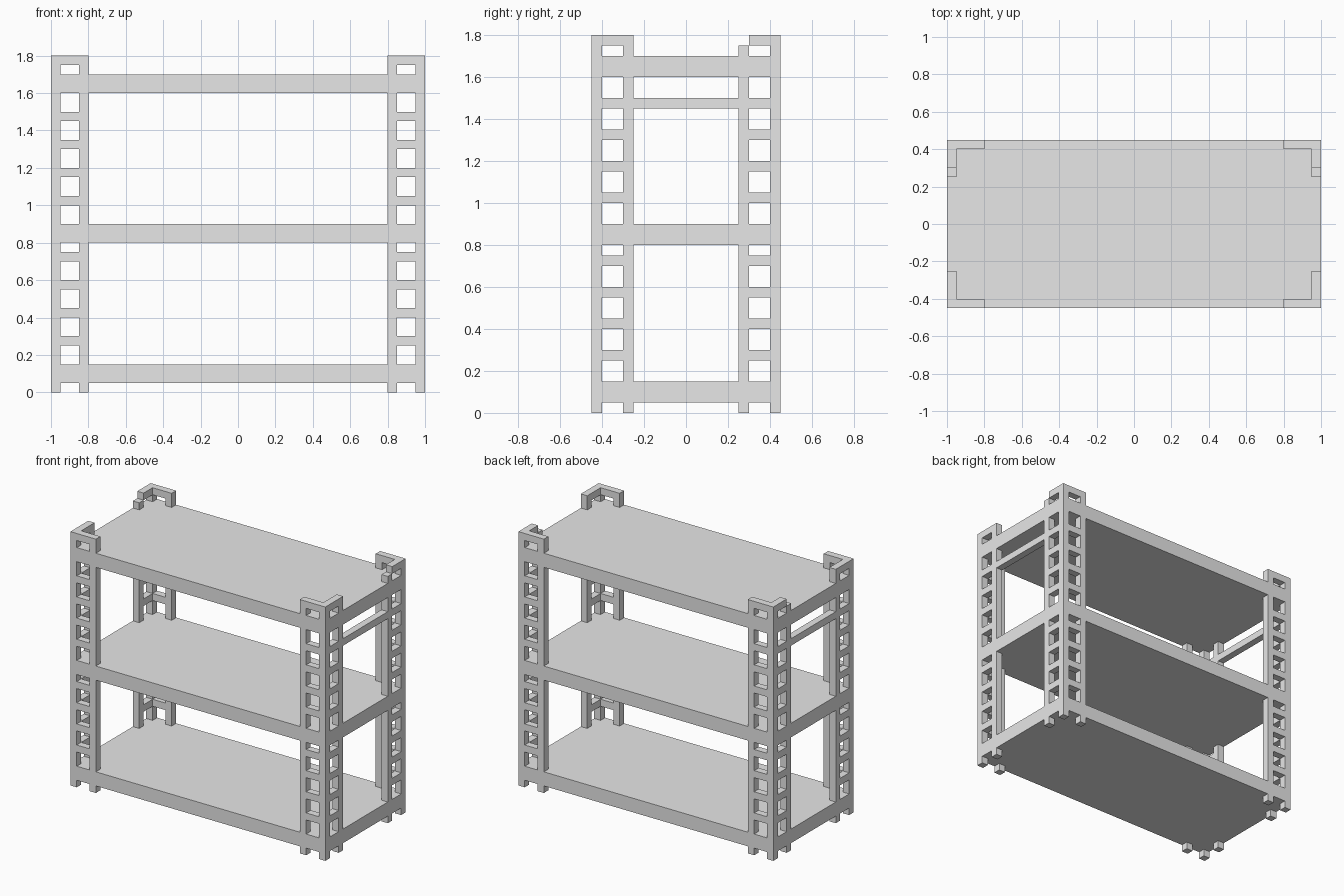
import bpy
import bmesh
from mathutils import Vector

cube = bpy.data.objects.get("Cube")
if cube:
    bpy.data.objects.remove(cube, do_unlink=True)

grey = bpy.data.materials.new("light grey")
grey.use_nodes = True
grey.diffuse_color = (0.8, 0.8, 0.8, 1)
grey.node_tree.nodes["Principled BSDF"].inputs["Base Color"].default_value = (0.8, 0.8, 0.8, 1)

X, Y, T = 1.0, 0.45, 0.05      # half width, half depth, bar thickness
HEIGHT, SPAN = 1.8, 0.2        # post height, ladder width
SHELVES = (0.05, 0.8, 1.6)     # underside of each shelf
SHELF_T = 0.1


def add_box(bm, a, b):
    """Add a box between two opposite corners."""
    a, b = Vector(a), Vector(b)
    verts = bmesh.ops.create_cube(bm, size=1)["verts"]
    for v in verts:
        v.co = Vector((a[i] + b[i]) / 2 + v.co[i] * abs(b[i] - a[i]) for i in range(3))


def make_object(name, boxes):
    bm = bmesh.new()
    for a, b in boxes:
        add_box(bm, a, b)
    mesh = bpy.data.meshes.new(name)
    bm.to_mesh(mesh)
    bm.free()
    mesh.materials.append(grey)
    obj = bpy.data.objects.new(name, mesh)
    bpy.context.collection.objects.link(obj)
    return obj


# Shelves
for label, z in zip(("bottom", "middle", "top"), SHELVES):
    make_object(label + "_shelf", [((-X, -Y, z), (X, Y, z + SHELF_T))])

# Rung heights, leaving out those buried in a shelf
rungs = [0.1 + 0.15 * k for k in range(12)]
rungs = [z for z in rungs
         if not any(s - 0.01 < z < s + SHELF_T - 0.01 for s in SHELVES)]

# Corner posts: two ladders sharing one corner leg
for side, sx in (("left", 1), ("right", -1)):
    for end, sy in (("front", -1), ("back", 1)):
        inner_top = HEIGHT if end == "front" else HEIGHT - T

        def bar(x0, x1, y0, y1, z0, z1):
            return (sx * x0, sy * y0, z0), (sx * x1, sy * y1, z1)

        boxes = [
            bar(X - T, X, Y - T, Y, 0, HEIGHT),
            bar(X - SPAN, X - SPAN + T, Y - T, Y, 0, HEIGHT),
            bar(X - T, X, Y - SPAN, Y - SPAN + T, 0, inner_top),
        ]
        for z in rungs:
            boxes.append(bar(X - SPAN + T, X - T, Y - T, Y, z, z + T))
            boxes.append(bar(X - T, X, Y - SPAN + T, Y - T, z, z + T))
        make_object(f"{end}_{side}_post", boxes)

    # Side brace under the top shelf
    reach = Y - SPAN
    make_object(side + "_brace", [((sx * (X - T), -reach, 1.45), (sx * X, reach, 1.5))])
